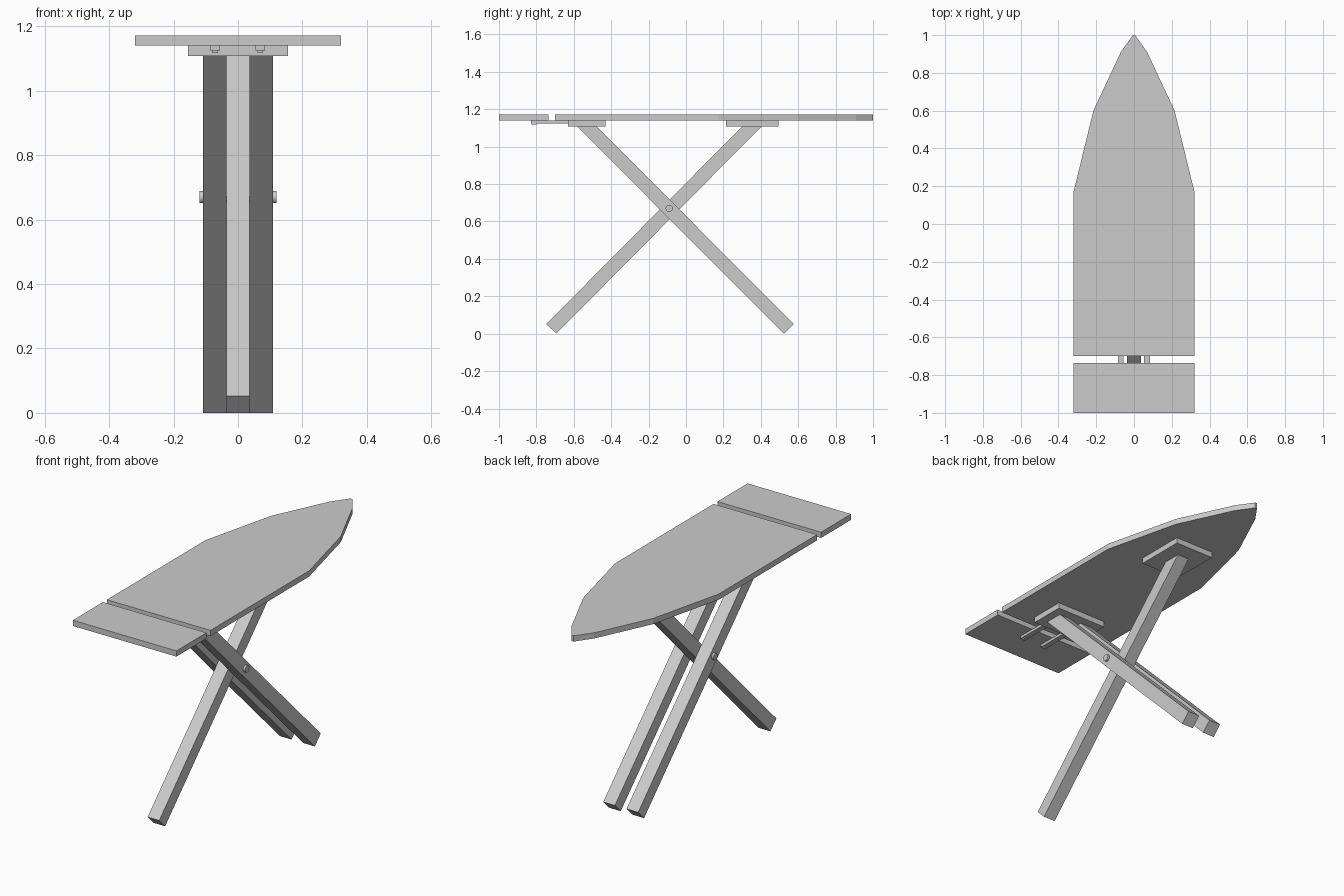
import bpy, bmesh, math
from mathutils import Vector

if "Cube" in bpy.data.objects:
    bpy.data.objects.remove(bpy.data.objects["Cube"])


def prism(name, pts, axis, lo, hi):
    """Extrude a flat outline: axis 'z' takes (x, y) points, axis 'x' takes (y, z)."""
    place = (lambda p, d: (p[0], p[1], d)) if axis == 'z' else (lambda p, d: (d, p[0], p[1]))
    bm = bmesh.new()
    face = bm.faces.new([bm.verts.new(place(p, lo)) for p in pts])
    ext = bmesh.ops.extrude_face_region(bm, geom=[face])
    moved = [g for g in ext['geom'] if isinstance(g, bmesh.types.BMVert)]
    shift = Vector((0, 0, hi - lo)) if axis == 'z' else Vector((hi - lo, 0, 0))
    bmesh.ops.translate(bm, verts=moved, vec=shift)
    bmesh.ops.recalc_face_normals(bm, faces=bm.faces)
    mesh = bpy.data.meshes.new(name)
    bm.to_mesh(mesh)
    bm.free()
    obj = bpy.data.objects.new(name, mesh)
    bpy.context.collection.objects.link(obj)
    return obj


def box(name, x, y, z):
    return prism(name, [(x[0], y[0]), (x[1], y[0]), (x[1], y[1]), (x[0], y[1])], 'z', *z)


BOARD_Z = (1.14, 1.172)
PLATE_Z = (1.108, 1.14)
LEG_W = 0.074


def leg(name, foot_y, top_y, x0, x1):
    """Slanted leg: square-cut foot on the floor, level cut under its plate."""
    foot, top = Vector((foot_y, 0.026)), Vector((top_y, PLATE_Z[0]))
    d = (top - foot).normalized()
    n = Vector((-d.y, d.x)) * LEG_W / 2
    level = Vector((n.length / d.y * (1 if n.x > 0 else -1), 0))
    return prism(name, [foot - n, foot + n, top + level, top - level], 'x', x0, x1)


# Board with tapered nose
half = [(0.32, -0.70), (0.32, 0.17), (0.215, 0.60), (0.07, 0.91), (0.006, 1.0)]
prism("board", half + [(-x, y) for x, y in reversed(half)], 'z', *BOARD_Z)

# Iron rest panel at the square end
box("rest_panel", (-0.32, 0.32), (-1.0, -0.735), BOARD_Z)

# Mounting plates under the board
box("front_plate", (-0.155, 0.155), (-0.63, -0.43), PLATE_Z)
box("rear_plate", (-0.12, 0.12), (0.213, 0.495), PLATE_Z)

# Crossed legs: one in the centre, a pair outside
leg("centre_leg", -0.72, 0.352, -0.036, 0.036)
for side, x0 in (("left", -0.108), ("right", 0.036)):
    leg(side + "_leg", 0.55, -0.53, x0, x0 + 0.072)

# Pivot pin
bpy.ops.mesh.primitive_cylinder_add(vertices=16, radius=0.019, depth=0.24,
                                    location=(0, -0.09, 0.67), rotation=(0, math.pi / 2, 0))
bpy.context.object.name = "pivot_pin"

# Support bars joining the rest panel to the front plate
for side, x in (("left", -0.071), ("right", 0.069)):
    box(side + "_support_bar", (x - 0.015, x + 0.015), (-0.83, -0.62), (1.125, 1.14))
    box(side + "_bar_stop", (x - 0.009, x + 0.009), (-0.825, -0.80), (1.118, 1.125))
